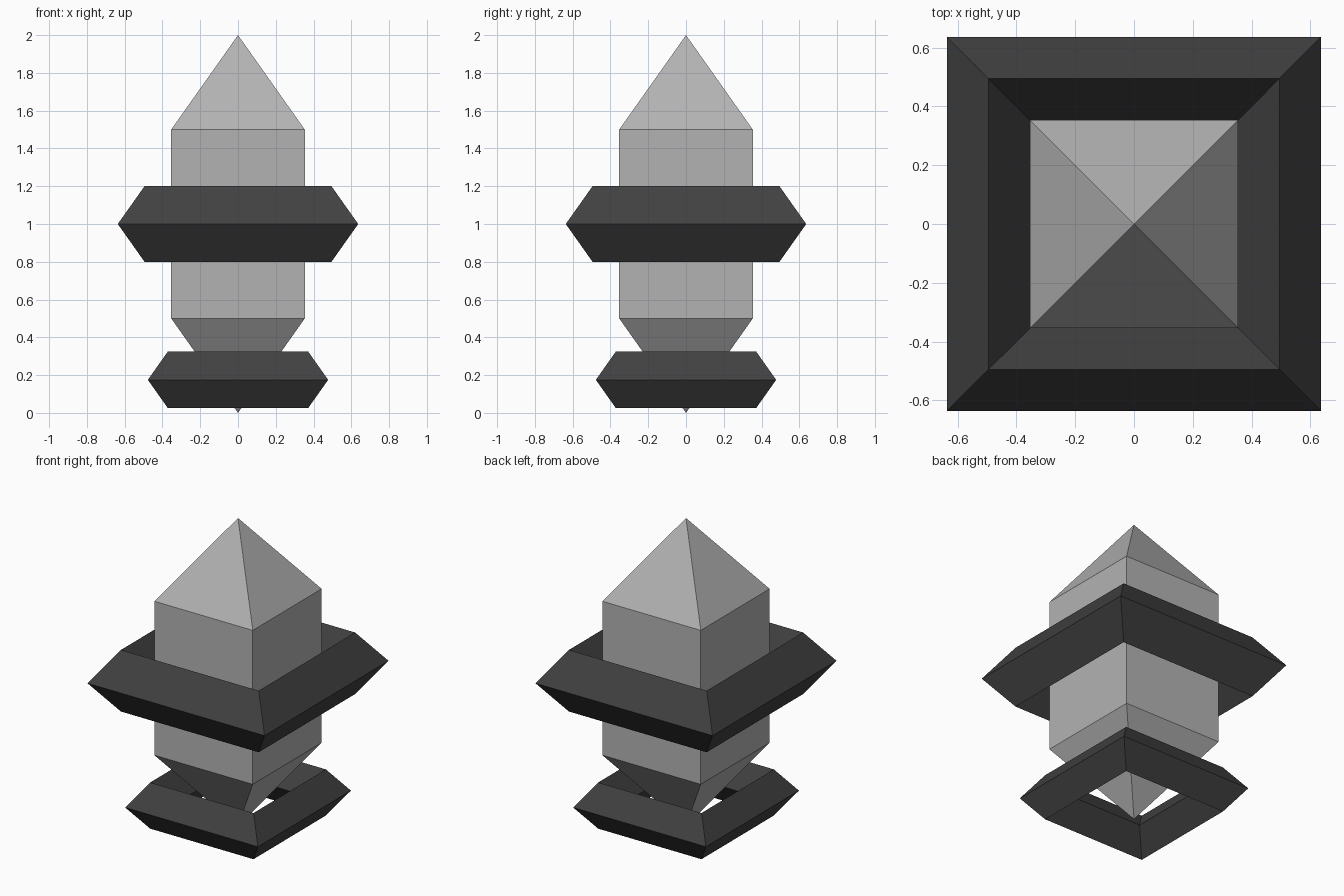
import bpy, math

if "Cube" in bpy.data.objects:
    bpy.data.objects.remove(bpy.data.objects["Cube"])


def material(name, value):
    m = bpy.data.materials.new(name)
    m.diffuse_color = (value, value, value, 1)
    m.use_nodes = True
    m.node_tree.nodes["Principled BSDF"].inputs["Base Color"].default_value = m.diffuse_color
    return m


light = material("light grey", 0.45)
dark = material("dark grey", 0.053)


def add_mesh(name, verts, faces, mat):
    me = bpy.data.meshes.new(name)
    me.from_pydata(verts, [], faces)
    me.materials.append(mat)
    ob = bpy.data.objects.new(name, me)
    bpy.context.collection.objects.link(ob)
    return ob


def square(radius, z):
    """Four corners of an axis-aligned square with the given corner radius."""
    return [(radius * math.cos(math.pi / 4 + i * math.pi / 2),
             radius * math.sin(math.pi / 4 + i * math.pi / 2), z) for i in range(4)]


# Pointed square crystal
verts = square(0.5, 0.5) + square(0.5, 1.5) + [(0, 0, 0), (0, 0, 2)]
faces = []
for i in range(4):
    j = (i + 1) % 4
    faces += [(i, j, 4 + j, 4 + i), (j, i, 8), (4 + i, 4 + j, 9)]
add_mesh("crystal", verts, faces, light)


# Square rings with a diamond cross-section
def ring(name, z, major, minor):
    profile = [(major + minor, z), (major, z + minor), (major - minor, z), (major, z - minor)]
    verts = [v for r, h in profile for v in square(r, h)]
    faces = []
    for p in range(4):
        q = (p + 1) % 4
        for i in range(4):
            j = (i + 1) % 4
            faces.append((p * 4 + i, p * 4 + j, q * 4 + j, q * 4 + i))
    add_mesh(name, verts, faces, dark)


ring("middle_ring", 1.0, 0.7, 0.2)
ring("lower_ring", 0.175, 0.525, 0.15)
